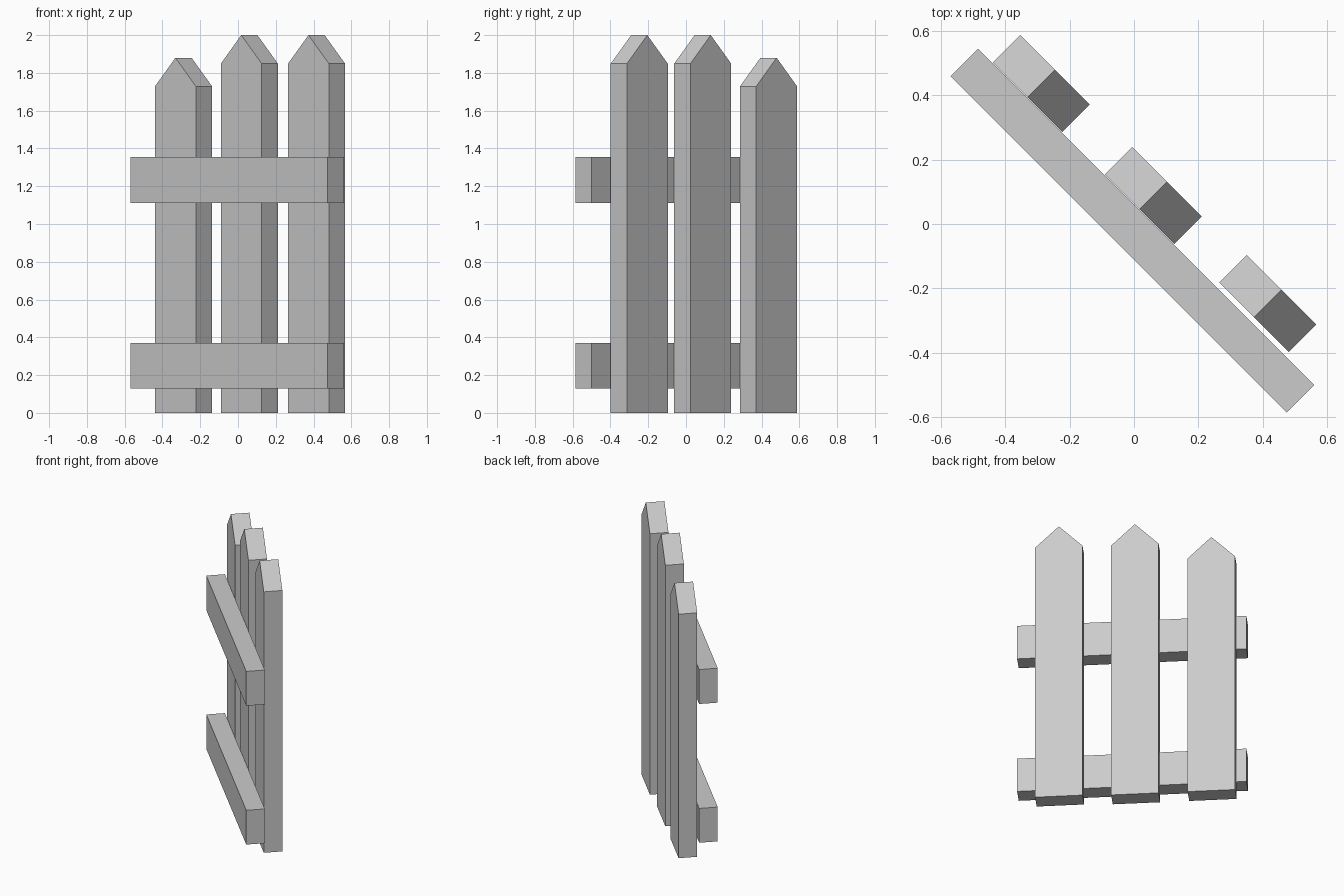
import bpy
import bmesh
from math import radians
from mathutils import Matrix

if "Cube" in bpy.data.objects:
    bpy.data.objects.remove(bpy.data.objects["Cube"], do_unlink=True)

GREY = (0.6, 0.6, 0.6, 1)
TURN = Matrix.Rotation(radians(-45), 4, 'Z')   # the fence runs diagonally
DEPTH = 0.121

mat = bpy.data.materials.new("plain_grey")
mat.use_nodes = True
mat.diffuse_color = GREY
mat.node_tree.nodes["Principled BSDF"].inputs["Base Color"].default_value = GREY


def board(name, profile, along, across):
    """Extrude an outline of (along, height) points to the board depth."""
    bm = bmesh.new()
    face = bm.faces.new([bm.verts.new((u, -DEPTH / 2, z)) for u, z in profile])
    out = bmesh.ops.extrude_face_region(bm, geom=[face])
    verts = [v for v in out["geom"] if isinstance(v, bmesh.types.BMVert)]
    bmesh.ops.translate(bm, verts=verts, vec=(0, DEPTH, 0))
    bmesh.ops.recalc_face_normals(bm, faces=bm.faces)
    mesh = bpy.data.meshes.new(name)
    bm.to_mesh(mesh)
    bm.free()
    mesh.materials.append(mat)
    obj = bpy.data.objects.new(name, mesh)
    obj.matrix_world = TURN @ Matrix.Translation((along, across, 0))
    bpy.context.collection.objects.link(obj)


# Pointed pickets
W = 0.153
for name, along, across, peak in (("picket_right", -0.513, 0.105, 1.88),
                                  ("picket_middle", -0.02, 0.105, 2.0),
                                  ("picket_left", 0.469, 0.119, 2.0)):
    shoulder = peak - 0.151
    board(name, [(-W, 0), (W, 0), (W, shoulder), (0, peak), (-W, shoulder)],
          along, across)

# Horizontal rails in front of the pickets
L = 0.739
for name, low, high in (("lower_rail", 0.128, 0.371), ("upper_rail", 1.111, 1.355)):
    board(name, [(-L, low), (L, low), (L, high), (-L, high)], 0.011, -0.018)
